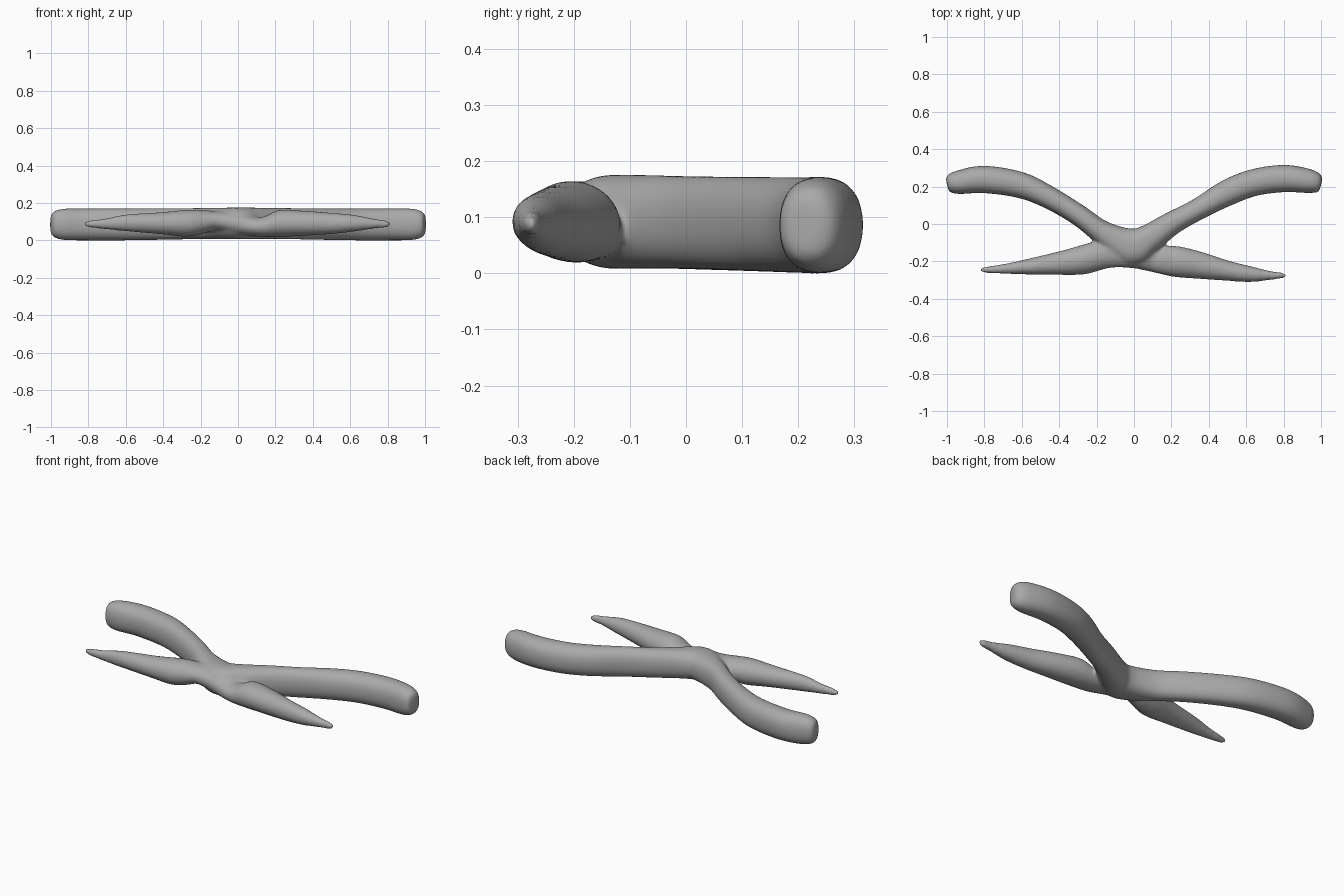
import bpy, bmesh, math
from mathutils import Vector

cube = bpy.data.objects.get("Cube")
if cube:
    bpy.data.objects.remove(cube, do_unlink=True)

grey = bpy.data.materials.new("plain grey")
grey.use_nodes = True
COLOR = (0.4, 0.4, 0.4, 1)
grey.diffuse_color = COLOR
grey.node_tree.nodes["Principled BSDF"].inputs["Base Color"].default_value = COLOR


def smooth_path(keys, steps):
    """Catmull-Rom through (x, y, z, half width, half height) stations."""
    out = []
    for i in range(len(keys) - 1):
        p0, p1, p2, p3 = (keys[min(max(i + k, 0), len(keys) - 1)] for k in (-1, 0, 1, 2))
        for s in range(steps):
            t = s / steps
            out.append([0.5 * (2 * b + (c - a) * t + (2 * a - 5 * b + 4 * c - d) * t * t
                               + (3 * b - a - 3 * c + d) * t ** 3)
                        for a, b, c, d in zip(p0, p1, p2, p3)])
    return out + [list(keys[-1])]


def add_limb(bm, keys, power=2.0, sides=32, steps=6):
    """Loft rounded sections along a path lying roughly in the ground plane."""
    path = smooth_path(keys, steps)
    rings = []
    for i, (x, y, z, rw, rh) in enumerate(path):
        a, b = path[max(i - 1, 0)], path[min(i + 1, len(path) - 1)]
        side = Vector((-(b[1] - a[1]), b[0] - a[0], 0)).normalized()
        ring = []
        for k in range(sides):
            ang = 2 * math.pi * k / sides
            c, s = math.cos(ang), math.sin(ang)
            u = math.copysign(abs(c) ** (2 / power), c) * rw
            w = math.copysign(abs(s) ** (2 / power), s) * rh
            ring.append(bm.verts.new(Vector((x, y, z + w)) + side * u))
        rings.append(ring)
    for r, q in zip(rings, rings[1:]):
        for k in range(sides):
            n = (k + 1) % sides
            bm.faces.new((r[k], q[k], q[n], r[n]))
    bm.faces.new(rings[0])
    bm.faces.new(rings[-1][::-1])


# Long blunt arms: one bar sweeping from tip to tip through the middle
arms = [
    (-1.0, .212, .086, .03, .045), (-.985, .215, .086, .05, .068), (-.93, .224, .086, .064, .084),
    (-.80, .238, .086, .073, .086), (-.61, .209, .086, .070, .086), (-.46, .145, .087, .061, .085),
    (-.30, .050, .089, .057, .084), (-.17, -.045, .091, .064, .083), (-.02, -.122, .092, .100, .084),
    (.07, -.085, .092, .080, .084), (.20, .002, .091, .063, .083), (.34, .078, .089, .058, .084),
    (.50, .167, .087, .070, .085), (.64, .221, .086, .072, .086), (.80, .243, .086, .073, .086),
    (.93, .230, .086, .065, .084), (.985, .214, .086, .05, .068), (1.0, .21, .086, .03, .045)]

# Tapered legs: pointed ends, pinched where they join the middle
legs = [
    (-.825, -.245, .088, .008, .010), (-.79, -.245, .088, .017, .020), (-.70, -.240, .089, .026, .030),
    (-.60, -.232, .094, .038, .045), (-.40, -.210, .092, .063, .060), (-.28, -.193, .092, .078, .072),
    (-.20, -.172, .098, .078, .066), (-.12, -.160, .105, .074, .052), (0, -.162, .090, .075, .060),
    (.12, -.188, .072, .073, .052), (.22, -.200, .091, .083, .072), (.35, -.221, .092, .073, .067),
    (.50, -.250, .091, .054, .057), (.62, -.268, .092, .043, .045), (.72, -.275, .090, .026, .028),
    (.79, -.275, .088, .016, .020), (.815, -.276, .088, .008, .010)]

bm = bmesh.new()
add_limb(bm, arms, power=2.3)
add_limb(bm, legs)
bmesh.ops.recalc_face_normals(bm, faces=bm.faces)
mesh = bpy.data.meshes.new("crossed_limbs")
bm.to_mesh(mesh)
bm.free()
body = bpy.data.objects.new("crossed_limbs", mesh)
bpy.context.collection.objects.link(body)
mesh.materials.append(grey)

# Fuse both bars into one skin and soften the joints
fuse = body.modifiers.new("fuse", 'REMESH')
fuse.mode = 'VOXEL'
fuse.voxel_size = 0.009
fuse.use_smooth_shade = True
soften = body.modifiers.new("soften", 'SMOOTH')
soften.factor = 0.5
soften.iterations = 12
